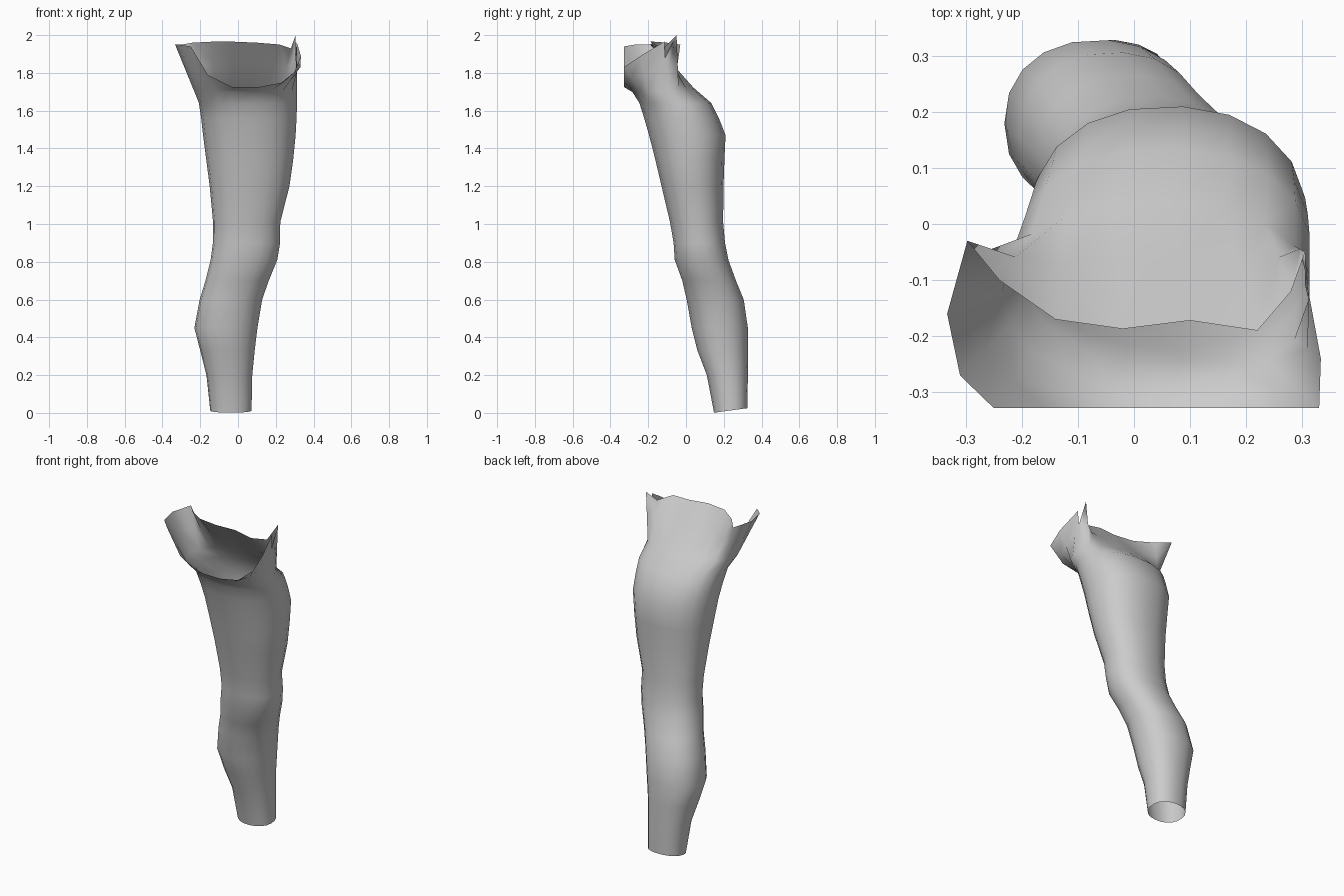
import bpy, bmesh, math

N = 19  # sides of the tube


def ring(z, x0, x1, y0, y1, tilt=0.0, power=0.9):
    """Rounded cross-section fitted to x and y limits, starting at -x and running past the front."""
    pts = []
    for k in range(N):
        a = math.pi + k * math.tau / N
        c, s = math.cos(a), math.sin(a)
        u = math.copysign(abs(c) ** power, c)
        v = math.copysign(abs(s) ** power, s)
        pts.append(((x0 + x1) / 2 + u * (x1 - x0) / 2,
                    (y0 + y1) / 2 + v * (y1 - y0) / 2,
                    z + tilt * v))
    return pts


# Cross-sections from ankle to hip: z, x min, x max, y min, y max, tilt
sections = [
    (0.013, -0.147, 0.073, 0.148, 0.325, 0.012),
    (0.20, -0.167, 0.077, 0.110, 0.328),
    (0.33, -0.200, 0.090, 0.060, 0.328),
    (0.45, -0.231, 0.105, 0.030, 0.328),
    (0.60, -0.203, 0.130, 0.003, 0.306),
    (0.70, -0.172, 0.165, -0.020, 0.265),
    (0.81, -0.145, 0.210, -0.060, 0.225),
    (0.90, -0.133, 0.225, -0.066, 0.207),
    (1.01, -0.132, 0.226, -0.085, 0.197),
    (1.20, -0.150, 0.275, -0.130, 0.199),
    (1.34, -0.168, 0.295, -0.163, 0.204),
    (1.47, -0.185, 0.308, -0.196, 0.210),
    (1.56, -0.195, 0.313, -0.222, 0.175),
    (1.64, -0.207, 0.316, -0.247, 0.135),
    (1.71, -0.235, 0.316, -0.284, 0.040, 0.012),
]

# Ragged open rim at the hip
rim = [
    (-.333, -.16, 1.95), (-.31, -.27, 1.95), (-.25, -.328, 1.94), (-.16, -.328, 1.79),
    (-.03, -.328, 1.725), (.11, -.328, 1.725), (.24, -.328, 1.75), (.33, -.328, 1.83),
    (.333, -.24, 1.89), (.31, -.115, 1.965), (.305, -.11, 1.88), (.305, -.05, 2.0),
    (.28, -.12, 1.93), (.22, -.19, 1.95), (.10, -.172, 1.96), (-.02, -.187, 1.965),
    (-.14, -.17, 1.965), (-.24, -.10, 1.96), (-.297, -.03, 1.95),
]

rings = [ring(*s) for s in sections]
# Intermediate loop between the hip and its rim
rings.append([tuple((p + q) / 2 for p, q in zip(a, b)) for a, b in zip(rings[-1], rim)])
rings.append(rim)

# Leg shell: skin the loops, open at both ends
bm = bmesh.new()
loops = [[bm.verts.new(p) for p in r] for r in rings]
for lo, hi in zip(loops, loops[1:]):
    for k in range(N):
        j = (k + 1) % N
        bm.faces.new((lo[k], lo[j], hi[j], hi[k])).smooth = True
mesh = bpy.data.meshes.new("leg_shell")
bm.to_mesh(mesh)
bm.free()
leg = bpy.data.objects.new("leg_shell", mesh)
bpy.context.collection.objects.link(leg)
